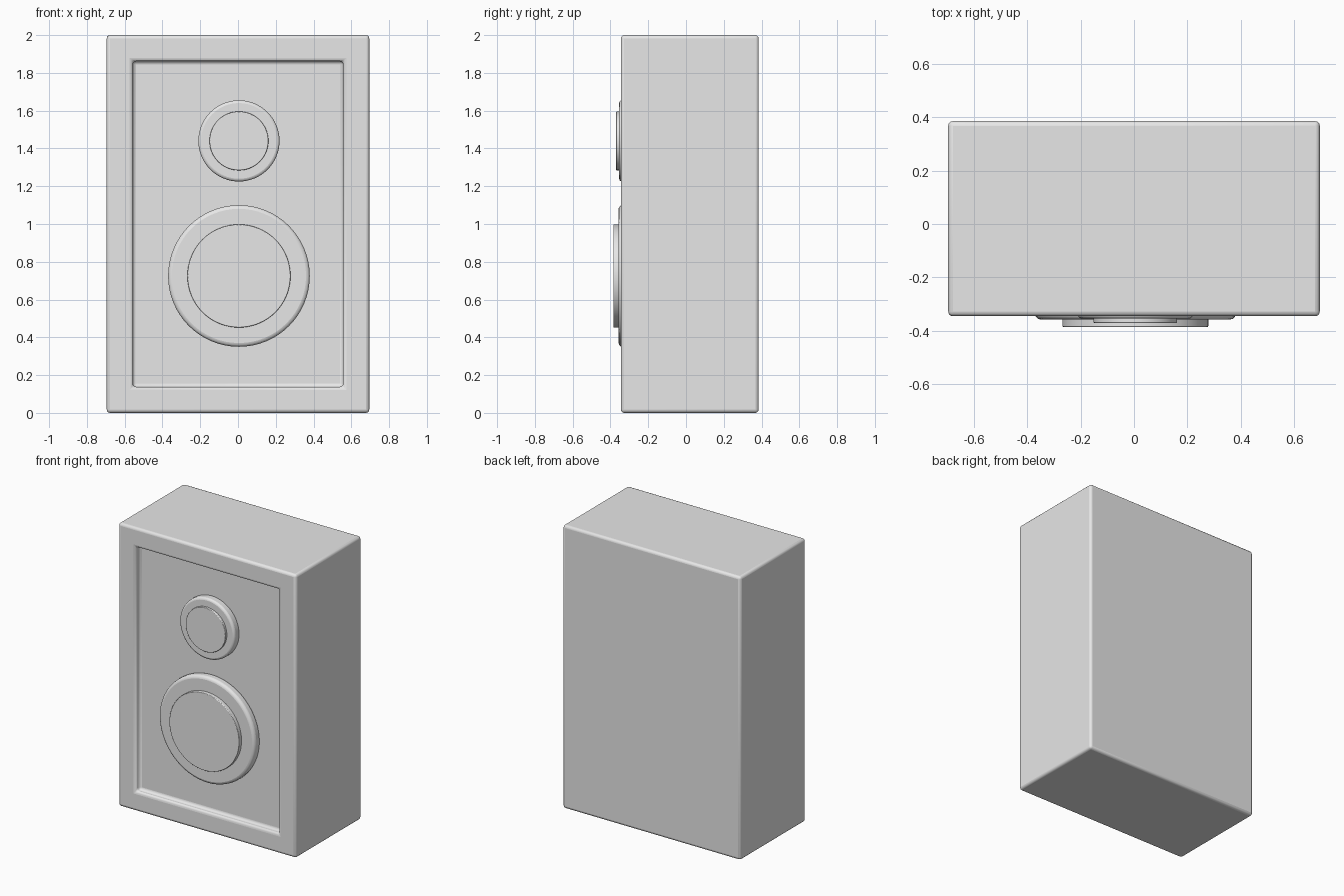
import bpy, bmesh, math
from mathutils import Matrix

cube = bpy.data.objects.get("Cube")
if cube:
    bpy.data.objects.remove(cube, do_unlink=True)

grey = bpy.data.materials.new("plain grey")
grey.use_nodes = True
grey.diffuse_color = (0.8, 0.8, 0.8, 1)
grey.node_tree.nodes["Principled BSDF"].inputs["Base Color"].default_value = (0.8, 0.8, 0.8, 1)


def finish(name, bm, bevel, segments):
    """Turn a bmesh into a bevelled, smoothly shaded object."""
    bmesh.ops.recalc_face_normals(bm, faces=bm.faces[:])
    mesh = bpy.data.meshes.new(name)
    bm.to_mesh(mesh)
    bm.free()
    mesh.materials.append(grey)
    obj = bpy.data.objects.new(name, mesh)
    bpy.context.collection.objects.link(obj)
    mod = obj.modifiers.new("rounded edges", 'BEVEL')
    mod.width = bevel
    mod.segments = segments
    mod.limit_method = 'ANGLE'
    mod.angle_limit = math.radians(40)
    bpy.ops.object.select_all(action='DESELECT')
    obj.select_set(True)
    bpy.context.view_layer.objects.active = obj
    bpy.ops.object.shade_smooth_by_angle(angle=math.radians(40))
    return obj


def disc(name, x, z, radius, front, back, bevel):
    """Round plate facing the front, between two depths."""
    bm = bmesh.new()
    place = Matrix.Translation((x, (front + back) / 2, z)) @ Matrix.Rotation(math.pi / 2, 4, 'X')
    bmesh.ops.create_cone(bm, cap_ends=True, segments=64, radius1=radius,
                          radius2=radius, depth=back - front, matrix=place)
    return finish(name, bm, bevel, 3)


# Cabinet with a recessed front panel
FRONT, BACK, FLOOR = -0.345, 0.385, -0.30
bm = bmesh.new()
bmesh.ops.create_cube(bm, size=1, matrix=Matrix.Translation((0, (FRONT + BACK) / 2, 1))
                      @ Matrix.Diagonal((1.39, BACK - FRONT, 2, 1)))
panel = min(bm.faces, key=lambda f: f.calc_center_median().y)
bmesh.ops.inset_region(bm, faces=[panel], thickness=0.195)
pushed = bmesh.ops.extrude_discrete_faces(bm, faces=[panel])["faces"][0]
bmesh.ops.translate(bm, verts=pushed.verts[:], vec=(0, FLOOR - FRONT, 0))
finish("cabinet", bm, 0.018, 3)

# Drivers: a rounded surround with a raised disc
disc("tweeter_surround", 0.005, 1.44, 0.215, -0.354, FLOOR + 0.01, 0.015)
disc("tweeter_dome", 0.005, 1.44, 0.156, -0.37, FLOOR, 0.004)
disc("woofer_surround", 0.005, 0.725, 0.375, -0.357, FLOOR + 0.01, 0.02)
disc("woofer_cone", 0.005, 0.725, 0.273, -0.385, FLOOR, 0.004)
